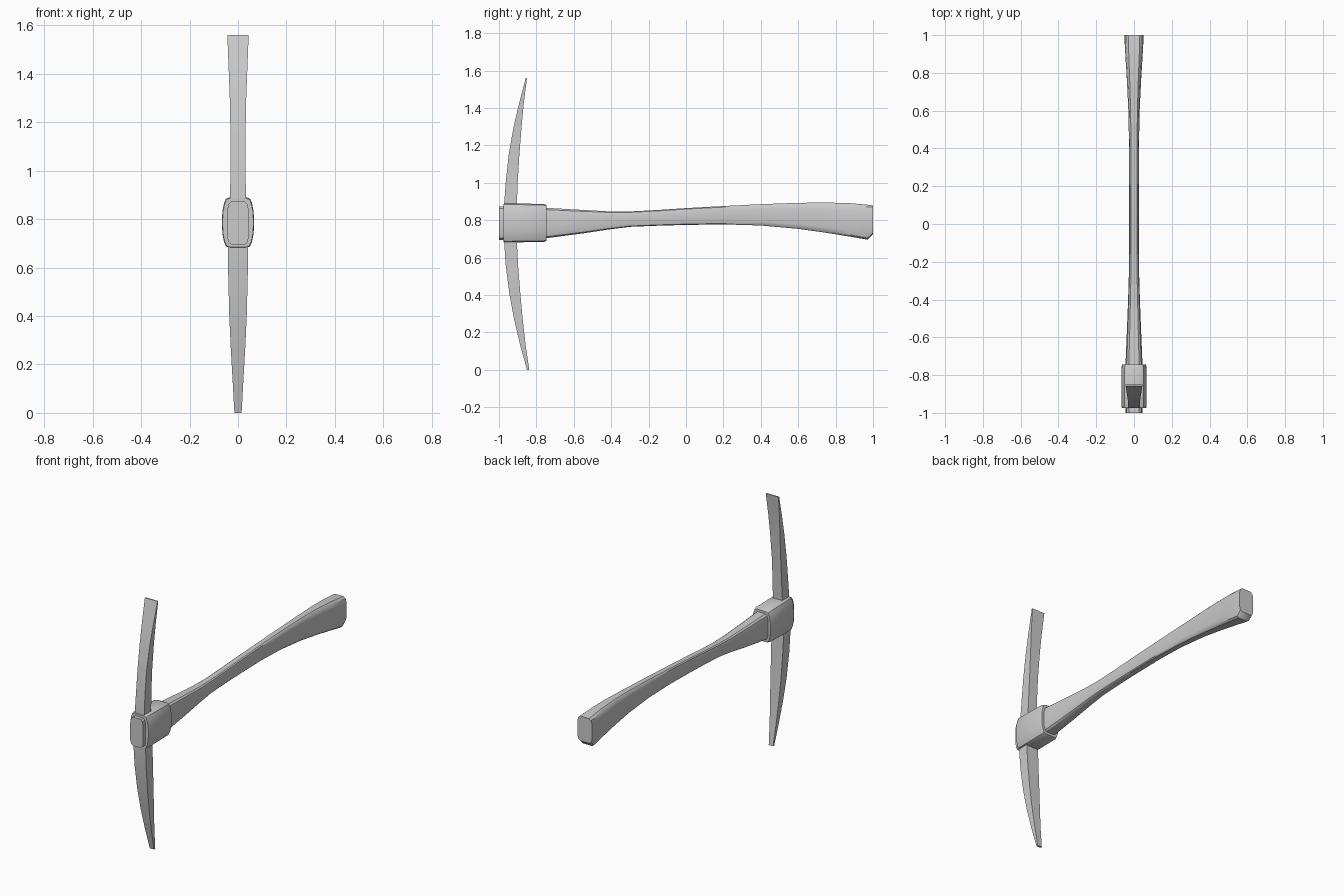
import bpy, bmesh

if "Cube" in bpy.data.objects:
    bpy.data.objects.remove(bpy.data.objects["Cube"])


def loft(name, rings, angle=0.6):
    """Skin equal-length rings of points and cap both ends."""
    bm = bmesh.new()
    loops = [[bm.verts.new(p) for p in ring] for ring in rings]
    n = len(loops[0])
    for a, b in zip(loops, loops[1:]):
        for i in range(n):
            j = (i + 1) % n
            bm.faces.new((a[i], a[j], b[j], b[i]))
    bm.faces.new(loops[0])
    bm.faces.new(loops[-1])
    bmesh.ops.recalc_face_normals(bm, faces=bm.faces[:])
    mesh = bpy.data.meshes.new(name)
    bm.to_mesh(mesh)
    bm.free()
    ob = bpy.data.objects.new(name, mesh)
    bpy.context.collection.objects.link(ob)
    bpy.ops.object.select_all(action='DESELECT')
    bpy.context.view_layer.objects.active = ob
    ob.select_set(True)
    bpy.ops.object.shade_smooth_by_angle(angle=angle)
    return ob


def section(half, y, w, bottom, top):
    """Mirror a right-hand half profile (x share, height share) at depth y."""
    full = half + [(-x, v) for x, v in reversed(half)]
    return [(x * w, y, bottom + v * (top - bottom)) for x, v in full]


# Handle: y, half width, bottom, top
grip = [(0.62, 0), (0.86, 0.05), (1, 0.18), (1, 0.78), (0.86, 0.94), (0.6, 1)]
stations = [
    (-1.0, .045, .695, .873), (-.74, .045, .705, .866), (-.55, .037, .73, .855),
    (-.42, .032, .75, .848), (-.3, .028, .765, .847), (-.15, .026, .771, .855),
    (0, .026, .775, .865), (.2, .026, .778, .876), (.4, .026, .772, .886),
    (.6, .03, .754, .893), (.75, .037, .733, .895), (.88, .045, .712, .891),
    (.97, .05, .696, .883), (1.0, .051, .725, .879),
]
loft("handle", [section(grip, *s) for s in stations])

# Eye: bulged socket around the handle
eye = [(0.5, 0), (0.74, 0.03), (0.86, 0.12), (0.96, 0.28), (1, 0.5),
       (0.96, 0.72), (0.86, 0.88), (0.74, 0.97), (0.5, 1)]
loft("head_eye", [section(eye, *s) for s in [
    (-.975, .064, .685, .887), (-.965, .067, .681, .891),
    (-.76, .067, .684, .887), (-.745, .063, .69, .881)]])

# Blades: z, half width, outer y, inner y
chisel = [(.8, .036, -.975, -.908), (.89, .033, -.972, -.904), (1.0, .031, -.964, -.9),
          (1.15, .031, -.948, -.891), (1.3, .034, -.922, -.879),
          (1.43, .039, -.891, -.867), (1.56, .044, -.857, -.85)]
pick = [(.78, .042, -.975, -.908), (.68, .042, -.972, -.904), (.55, .04, -.963, -.897),
        (.4, .036, -.943, -.885), (.27, .03, -.919, -.873),
        (.13, .022, -.886, -.857), (0, .015, -.85, -.838)]
for name, rows in (("chisel_blade", chisel), ("pick_blade", pick)):
    loft(name, [[(-w, o, z), (w, o, z), (w, i, z), (-w, i, z)] for z, w, o, i in rows])
